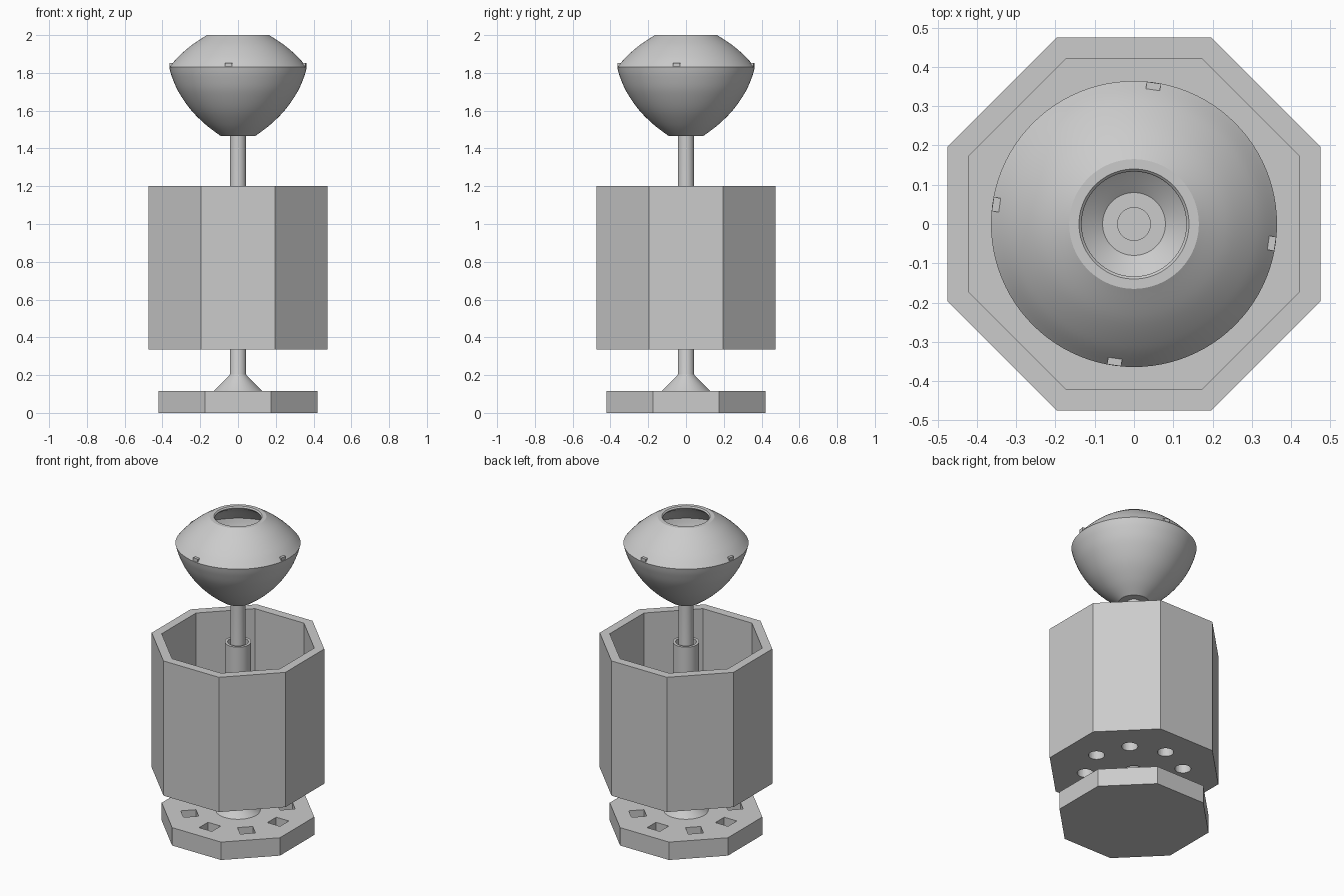
import bpy, bmesh
from math import pi, cos, sin, radians
from mathutils import Matrix

if "Cube" in bpy.data.objects:
    bpy.data.objects.remove(bpy.data.objects["Cube"])

OCT = 1 / cos(pi / 8)  # apothem to corner radius


def finish(name, bm, smooth=False):
    bmesh.ops.remove_doubles(bm, verts=bm.verts, dist=1e-5)
    bmesh.ops.recalc_face_normals(bm, faces=bm.faces)
    me = bpy.data.meshes.new(name)
    bm.to_mesh(me)
    bm.free()
    ob = bpy.data.objects.new(name, me)
    bpy.context.collection.objects.link(ob)
    if smooth:
        bpy.ops.object.select_all(action='DESELECT')
        ob.select_set(True)
        bpy.context.view_layer.objects.active = ob
        bpy.ops.object.shade_smooth_by_angle(angle=radians(30))
    return ob


def lathe(name, profile, n=64, closed=False):
    """Revolve (radius, z) points; n = 8 gives octagons measured by apothem."""
    bm = bmesh.new()
    k, off = (OCT, pi / 8) if n == 8 else (1, 0)
    rings = [[bm.verts.new((r * k * cos(off + 2 * pi * i / n),
                            r * k * sin(off + 2 * pi * i / n), z))
              for i in range(n)] for r, z in profile]
    pairs = list(zip(rings, rings[1:]))
    if closed:
        pairs.append((rings[-1], rings[0]))
    for a, b in pairs:
        for i in range(n):
            j = (i + 1) % n
            bm.faces.new((a[i], a[j], b[j], b[i]))
    return finish(name, bm, n > 8)


def cut(target, cutter):
    mod = target.modifiers.new("cut", 'BOOLEAN')
    mod.operation, mod.solver, mod.object = 'DIFFERENCE', 'EXACT', cutter
    cutter.hide_render = True
    bpy.context.view_layer.update()
    bpy.context.view_layer.objects.active = target
    bpy.ops.object.modifier_apply(modifier=mod.name)
    bpy.data.objects.remove(cutter)


def curve_pts(pts, steps=6):
    """Catmull-Rom through profile points."""
    p = [pts[0]] + pts + [pts[-1]]
    out = []
    for a, b, c, d in zip(p, p[1:], p[2:], p[3:]):
        for s in range(steps):
            t = s / steps
            out.append(tuple(0.5 * (2 * b[m] + (c[m] - a[m]) * t
                       + (2 * a[m] - 5 * b[m] + 4 * c[m] - d[m]) * t * t
                       + (3 * b[m] - a[m] - 3 * c[m] + d[m]) * t ** 3) for m in (0, 1)))
    return out + [pts[-1]]


# octagonal base plate with eight square sockets
base = lathe("base_plate", [(0, 0), (0.42, 0), (0.42, 0.115), (0, 0.115)], 8)
bm = bmesh.new()
for i in range(8):
    m = (Matrix.Rotation(i * pi / 4, 4, 'Z') @ Matrix.Translation((0.285, 0, 0.115))
         @ Matrix.Diagonal((0.09, 0.09, 0.12, 1)))
    bmesh.ops.create_cube(bm, size=1, matrix=m)
cut(base, finish("socket_cutter", bm))

# flared foot and central shaft
lathe("shaft", [(0, 0.11), (0.13, 0.115), (0.045, 0.2), (0.043, 0.205),
                (0.043, 1.495), (0, 1.495)], 48)

# open octagonal container with pierced floor
box = lathe("container", [(0, 0.335), (0.475, 0.335), (0.475, 1.2), (0.42, 1.2),
                          (0.42, 0.39), (0, 0.39)], 8)
bm = bmesh.new()
holes = [(0.285 * cos(i * pi / 4), 0.285 * sin(i * pi / 4), 0.047) for i in range(8)]
for x, y, r in holes + [(0, 0, 0.06)]:
    bmesh.ops.create_cone(bm, cap_ends=True, segments=32, radius1=r, radius2=r,
                          depth=0.2, matrix=Matrix.Translation((x, y, 0.36)))
cut(box, finish("hole_cutter", bm))
lathe("container_sleeve", [(0.06, 0.39), (0.077, 0.39), (0.077, 1.195), (0.06, 1.195)],
      48, closed=True)

# hollow bowl
outer = curve_pts([(0.09, 1.465), (0.17, 1.525), (0.25, 1.605), (0.315, 1.70),
                   (0.35, 1.78), (0.364, 1.83)])
inner = curve_pts([(0.338, 1.83), (0.325, 1.78), (0.29, 1.705), (0.228, 1.62),
                   (0.15, 1.545), (0.08, 1.49)])
lathe("bowl", [(0, 1.465)] + outer + inner + [(0, 1.49)], 96)

# domed lid with a round opening
top = curve_pts([(0.364, 1.83), (0.315, 1.886), (0.245, 1.947), (0.165, 2.0)])
under = curve_pts([(0.14, 2.0), (0.14, 1.982), (0.23, 1.925), (0.295, 1.87), (0.338, 1.83)])
lathe("lid", top + under, 96, closed=True)

# four small tabs on the lid rim
for i in range(4):
    bm = bmesh.new()
    m = (Matrix.Rotation(radians(-8 + 90 * i), 4, 'Z') @ Matrix.Translation((0.354, 0, 1.843))
         @ Matrix.Diagonal((0.018, 0.036, 0.02, 1)))
    bmesh.ops.create_cube(bm, size=1, matrix=m)
    finish(f"lid_tab_{i + 1}", bm)
